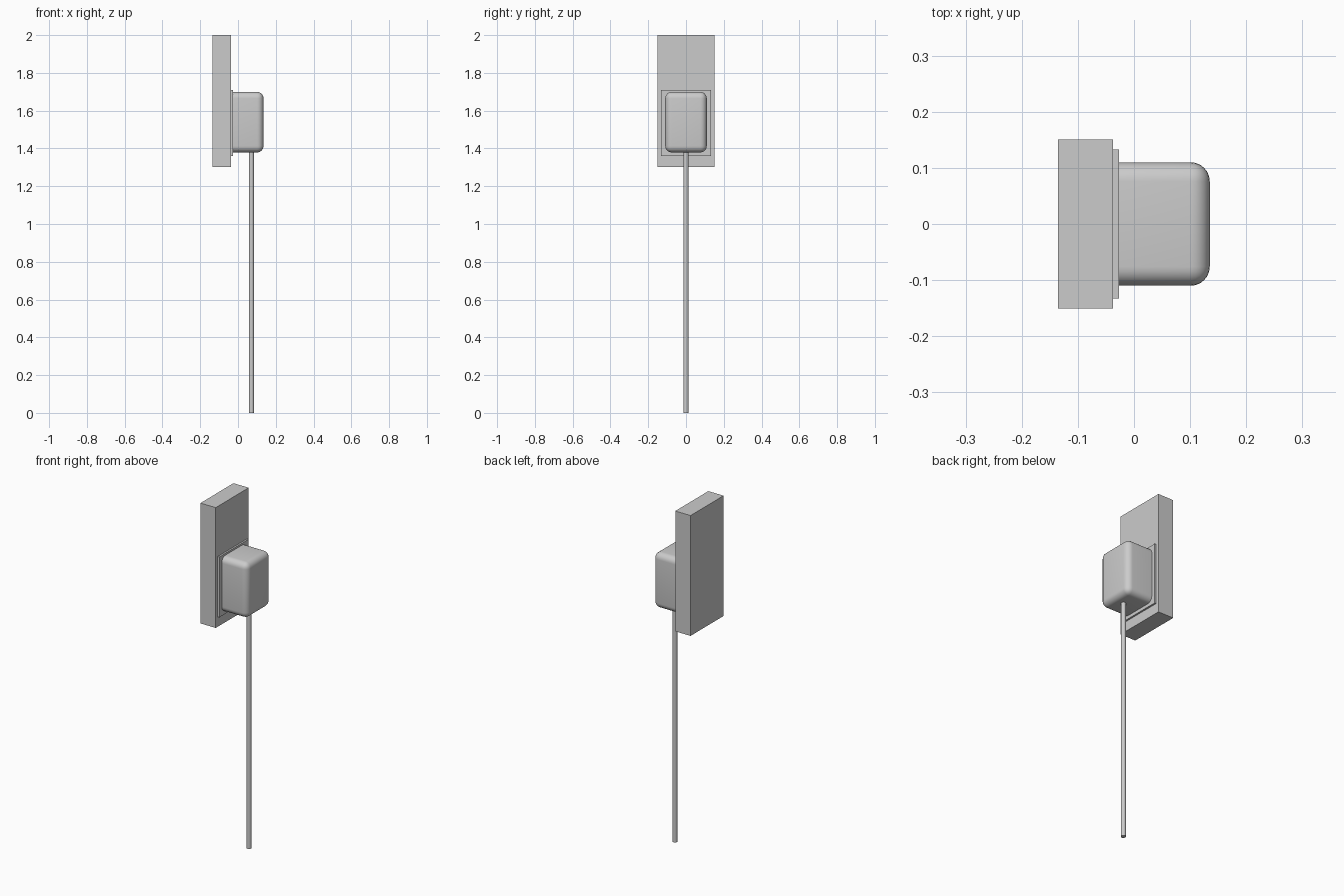
import bpy
import bmesh
import math

cube = bpy.data.objects.get("Cube")
if cube:
    bpy.data.objects.remove(cube, do_unlink=True)

# One plain grey for every part
grey = bpy.data.materials.new("light_grey")
grey.use_nodes = True
colour = (0.6, 0.6, 0.6, 1)
grey.diffuse_color = colour
grey.node_tree.nodes["Principled BSDF"].inputs["Base Color"].default_value = colour


def box(name, low, high, radius=0):
    """Box between two corners; radius rounds every edge off the -x face."""
    bm = bmesh.new()
    bmesh.ops.create_cube(bm, size=1)
    for v in bm.verts:
        v.co = [a + (c + 0.5) * (b - a) for a, b, c in zip(low, high, v.co)]
    if radius:
        edges = [e for e in bm.edges
                 if any(v.co.x > low[0] + radius for v in e.verts)]
        bmesh.ops.bevel(bm, geom=edges, offset=radius, segments=6,
                        profile=0.5, affect='EDGES', clamp_overlap=True)
    mesh = bpy.data.meshes.new(name)
    bm.to_mesh(mesh)
    bm.free()
    obj = bpy.data.objects.new(name, mesh)
    bpy.context.collection.objects.link(obj)
    mesh.materials.append(grey)
    return obj


def smooth(obj):
    bpy.ops.object.select_all(action='DESELECT')
    obj.select_set(True)
    bpy.context.view_layer.objects.active = obj
    bpy.ops.object.shade_smooth_by_angle(angle=math.radians(35))


# Wall slab, thin mounting flange and rounded housing
box("wall_slab", (-0.135, -0.151, 1.303), (-0.037, 0.151, 2))
box("mounting_flange", (-0.037, -0.133, 1.36), (-0.027, 0.133, 1.71))
housing = box("housing", (-0.027, -0.11, 1.379), (0.135, 0.11, 1.699), 0.034)
smooth(housing)

# Straight rod hanging from the housing
top = 1.39
bpy.ops.mesh.primitive_cylinder_add(vertices=32, radius=0.0135, depth=top,
                                    location=(0.071, 0, top / 2))
rod = bpy.context.object
rod.name = "hanging_rod"
rod.data.materials.append(grey)
smooth(rod)
